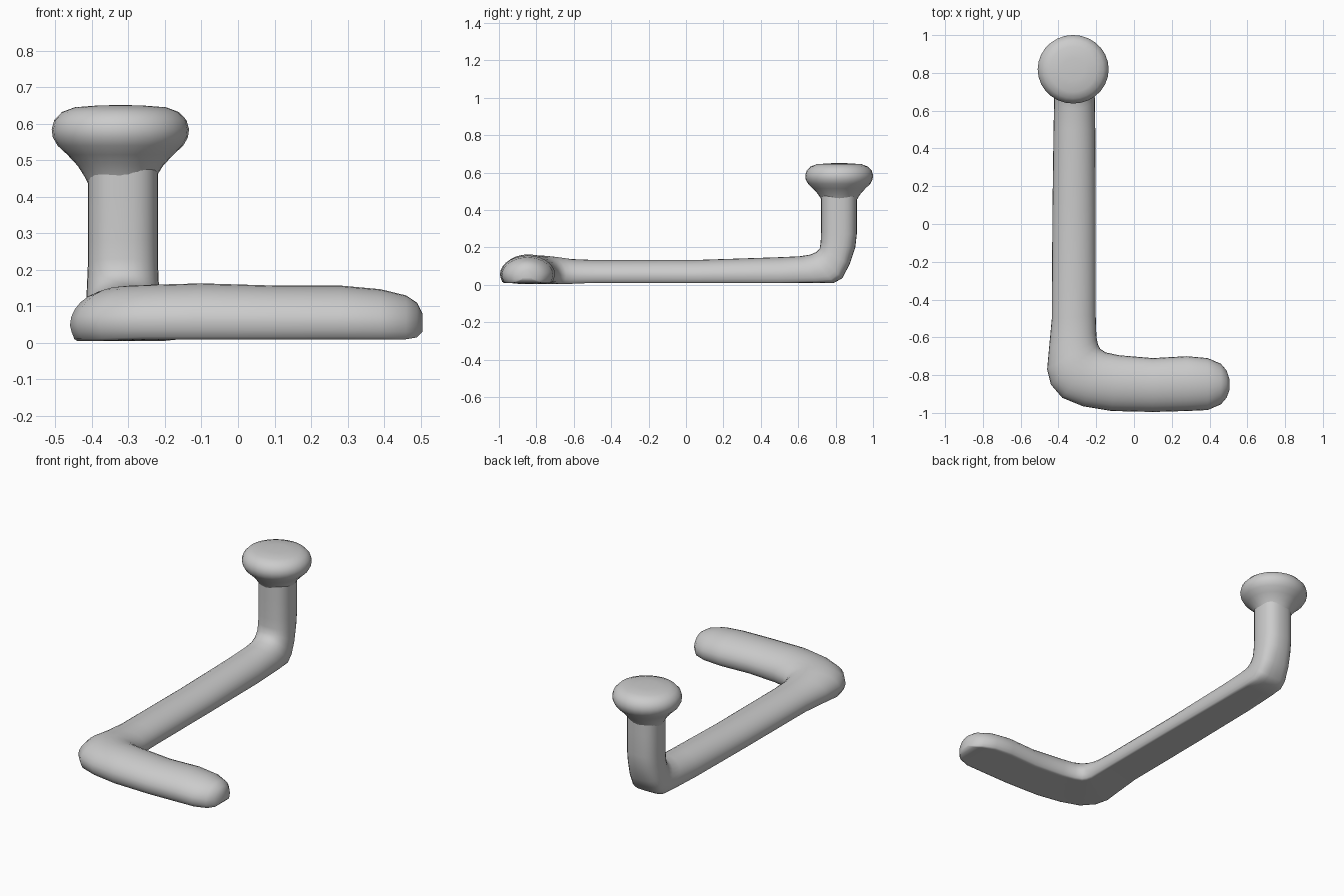
import bpy, bmesh, math
from mathutils import Vector

if "Cube" in bpy.data.objects:
    bpy.data.objects.remove(bpy.data.objects["Cube"], do_unlink=True)

grey = bpy.data.materials.new("plain_grey")
grey.use_nodes = True
grey.diffuse_color = (0.6, 0.6, 0.6, 1)
grey.node_tree.nodes["Principled BSDF"].inputs["Base Color"].default_value = (0.6, 0.6, 0.6, 1)

SIDES = 28


def dome(t):
    # Section with a flat base: across -1..1, up 0..1
    c, s = math.cos(t), math.sin(t)
    if s >= 0:
        return c, 0.3 + 0.7 * s
    return math.copysign(abs(c) ** 0.35, c) * (1 + 0.13 * s), max(0, 0.3 + 0.6 * s)


def round_post(t):
    # Softly squared section
    c, s = math.cos(t), math.sin(t)
    p = 0.8
    return (math.copysign(abs(c) ** p, c), 0.5 + 0.5 * math.copysign(abs(s) ** p, s))


def ring(centre, side, up, blend=0.0):
    points = []
    for i in range(SIDES):
        t = 2 * math.pi * i / SIDES
        a, b = Vector(dome(t)), Vector(round_post(t))
        p = a.lerp(b, blend)
        points.append(centre + side * p.x + up * p.y)
    return points


def skin(name, rings):
    bm = bmesh.new()
    loops = [[bm.verts.new(p) for p in r] for r in rings]
    for a, b in zip(loops, loops[1:]):
        for i in range(SIDES):
            j = (i + 1) % SIDES
            bm.faces.new((a[i], a[j], b[j], b[i]))
    bm.faces.new(loops[0])
    bm.faces.new(loops[-1])
    bmesh.ops.recalc_face_normals(bm, faces=bm.faces)
    mesh = bpy.data.meshes.new(name)
    bm.to_mesh(mesh)
    bm.free()
    mesh.materials.append(grey)
    obj = bpy.data.objects.new(name, mesh)
    bpy.context.collection.objects.link(obj)
    bpy.ops.object.select_all(action="DESELECT")
    bpy.context.view_layer.objects.active = obj
    obj.select_set(True)
    bpy.ops.object.shade_smooth_by_angle(angle=math.radians(50))


# Foot and long bar: inner edge x, y, outer edge x, y, base z, top z
plan = [
    (0.505, -0.82, 0.505, -0.88, 0.03, 0.08),
    (0.49, -0.775, 0.49, -0.92, 0.015, 0.11),
    (0.46, -0.74, 0.46, -0.955, 0.01, 0.13),
    (0.39, -0.71, 0.39, -0.985, 0.01, 0.147),
    (0.28, -0.70, 0.28, -0.99, 0.01, 0.157),
    (0.10, -0.71, 0.10, -0.995, 0.01, 0.157),
    (-0.08, -0.695, -0.12, -0.99, 0.01, 0.163),
    (-0.15, -0.68, -0.27, -0.965, 0.01, 0.16),
    (-0.18, -0.66, -0.38, -0.92, 0.006, 0.158),
    (-0.19, -0.64, -0.44, -0.85, 0.005, 0.155),
    (-0.197, -0.61, -0.46, -0.77, 0.005, 0.149),
    (-0.20, -0.57, -0.45, -0.66, 0.008, 0.138),
    (-0.203, -0.48, -0.435, -0.50, 0.01, 0.133),
    (-0.203, 0.05, -0.432, 0.05, 0.01, 0.133),
    (-0.205, 0.50, -0.426, 0.50, 0.01, 0.148),
]
rings = []
for ax, ay, bx, by, low, high in plan:
    a, b = Vector((ax, ay, low)), Vector((bx, by, low))
    rings.append(ring((a + b) / 2, (a - b) / 2, Vector((0, 0, high - low))))

# Rear bend and upright: outer y, z, inner y, z
bend = [
    (0.70, 0.01, 0.61, 0.153), (0.79, 0.01, 0.665, 0.162),
    (0.835, 0.035, 0.695, 0.175), (0.875, 0.11, 0.715, 0.195),
    (0.905, 0.20, 0.72, 0.23), (0.913, 0.27, 0.722, 0.28),
    (0.913, 0.40, 0.722, 0.40), (0.913, 0.49, 0.722, 0.49),
]
for i, (oy, oz, iy, iz) in enumerate(bend):
    f = min(1, (i + 1) / 5)
    base = Vector((-0.315, oy, oz))
    rings.append(ring(base, Vector((0.11 - 0.014 * f, 0, 0)), Vector((0, iy - oy, iz - oz)), f))
skin("bent_bar", rings)

# Flared knob: radius, height
profile = [(0.085, 0.43), (0.098, 0.455), (0.117, 0.485), (0.145, 0.515), (0.172, 0.54),
           (0.185, 0.563), (0.188, 0.585), (0.181, 0.61), (0.16, 0.632),
           (0.125, 0.645), (0.06, 0.65), (0.01, 0.651)]
knob = []
for r, z in profile:
    knob.append([Vector((-0.322 + r * math.cos(2 * math.pi * i / SIDES),
                         0.819 + 0.965 * r * math.sin(2 * math.pi * i / SIDES), z))
                 for i in range(SIDES)])
skin("knob", knob)
